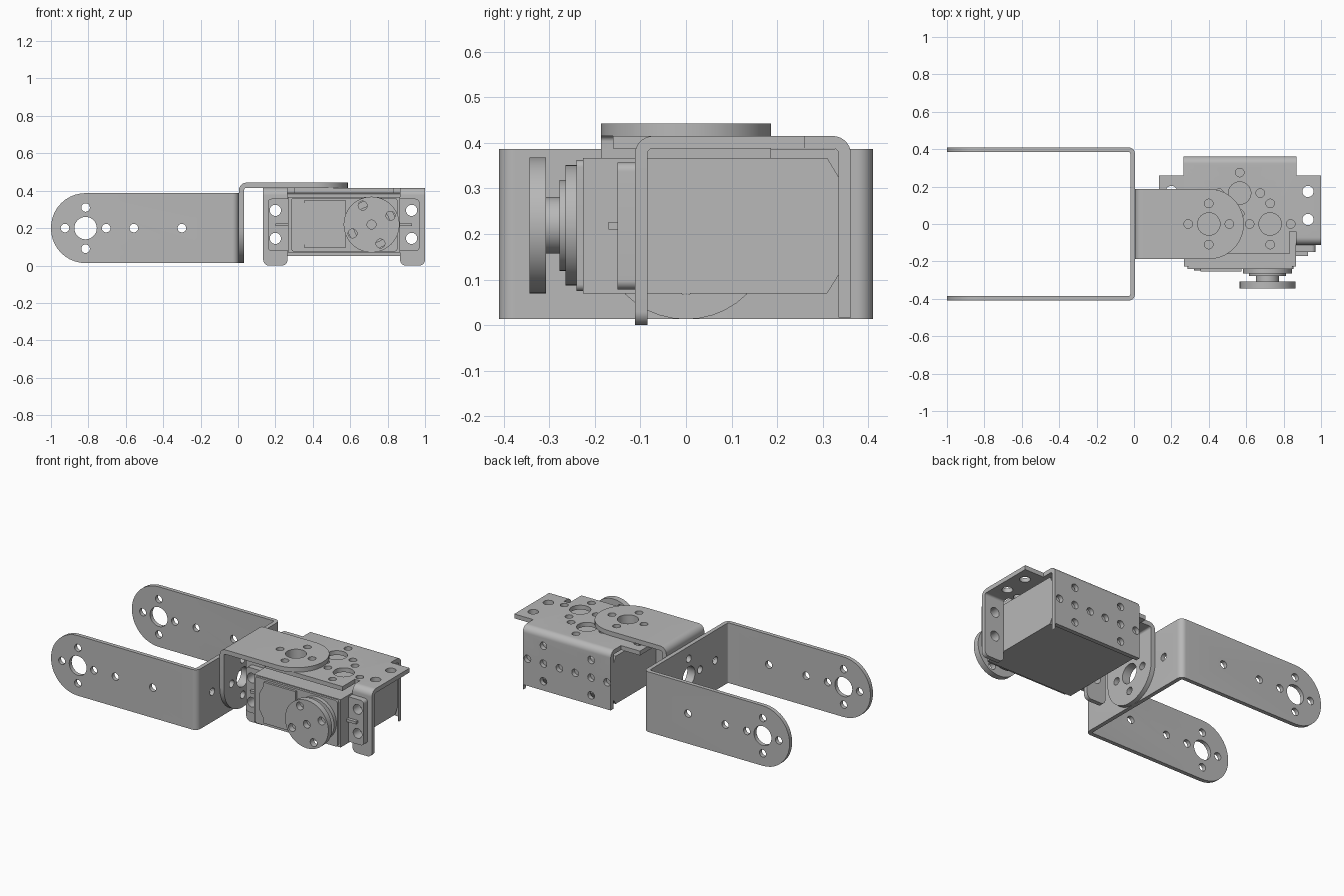
import bpy, bmesh, math
from mathutils import Vector

cube = bpy.data.objects.get("Cube")
if cube:
    bpy.data.objects.remove(cube, do_unlink=True)

grey = bpy.data.materials.new("plain_grey")
grey.use_nodes = True
tone = (0.48, 0.48, 0.48, 1)
grey.diffuse_color = tone
grey.node_tree.nodes["Principled BSDF"].inputs["Base Color"].default_value = tone


def fillet(points, steps=10):
    """Round the corners of a closed outline; a third number is the radius."""
    out = []
    for i, pt in enumerate(points):
        p = Vector(pt[:2])
        if len(pt) < 3:
            out.append(p)
            continue
        a = (Vector(points[i - 1][:2]) - p).normalized()
        b = (Vector(points[(i + 1) % len(points)][:2]) - p).normalized()
        ang, r = a.angle(b), pt[2]
        centre = p + (a + b).normalized() * r / math.sin(ang / 2)
        d = r / math.tan(ang / 2)
        start, end, w = p + a * d - centre, p + b * d - centre, math.pi - ang
        for k in range(steps + 1):
            t = k / steps
            out.append(centre + (start * math.sin((1 - t) * w) + end * math.sin(t * w)) / math.sin(w))
    return out


def rect(u0, u1, v0, v1, r=None):
    c = [(u0, v0), (u1, v0), (u1, v1), (u0, v1)]
    return [p + (r,) for p in c] if r else c


def circle(u, v, r, n=32):
    return [(u + r * math.cos(math.tau * k / n), v + r * math.sin(math.tau * k / n)) for k in range(n)]


def prism(name, outlines, axis, lo, hi):
    """Extrude closed outlines along an axis."""
    place = {"x": lambda u, v, w: (w, u, v),
             "y": lambda u, v, w: (u, w, v),
             "z": lambda u, v, w: (u, v, w)}[axis]
    bm = bmesh.new()
    for outline in outlines:
        pts = fillet(outline)
        low = [bm.verts.new(place(p[0], p[1], lo)) for p in pts]
        high = [bm.verts.new(place(p[0], p[1], hi)) for p in pts]
        bm.faces.new(low)
        bm.faces.new(high)
        for i in range(len(pts)):
            bm.faces.new((low[i - 1], low[i], high[i], high[i - 1]))
    bmesh.ops.recalc_face_normals(bm, faces=bm.faces)
    mesh = bpy.data.meshes.new(name)
    bm.to_mesh(mesh)
    bm.free()
    mesh.materials.append(grey)
    ob = bpy.data.objects.new(name, mesh)
    bpy.context.collection.objects.link(ob)
    return ob


def activate(ob):
    bpy.ops.object.select_all(action="DESELECT")
    ob.select_set(True)
    bpy.context.view_layer.objects.active = ob


def combine(ob, operation, outlines, axis, lo, hi):
    tool = prism("tool", outlines, axis, lo, hi)
    activate(ob)
    mod = ob.modifiers.new("shape", "BOOLEAN")
    mod.operation, mod.solver, mod.object = operation, "EXACT", tool
    bpy.ops.object.modifier_apply(modifier=mod.name)
    bpy.data.objects.remove(tool, do_unlink=True)


SMALL, BIG, PITCH = 0.023, 0.06, 0.11


def cross(u, v, middle=BIG):
    """Hole pattern: one middle hole and four small ones around it."""
    spots = [(PITCH, 0), (-PITCH, 0), (0, PITCH), (0, -PITCH)]
    return [circle(u, v, middle)] + [circle(u + a, v + b, SMALL, 20) for a, b in spots]


# Wide U bracket
R = 0.187
bracket = prism("u_bracket", [[(-1.1, -0.41), (0.005, -0.41, 0.035), (0.005, 0.41, 0.035), (-1.1, 0.41),
                               (-1.1, 0.385), (-0.02, 0.385, 0.01), (-0.02, -0.385, 0.01),
                               (-1.1, -0.385)]], "z", -0.1, 0.6)
combine(bracket, "INTERSECT", [[(-1, 0.013, R - 0.002), (0.1, 0.013), (0.1, 0.387), (-1, 0.387, R - 0.002)]],
        "y", -0.6, 0.6)
arm_holes = cross(-0.815, 0.2) + [circle(x, 0.2, SMALL, 20) for x in (-0.557, -0.3)]
combine(bracket, "DIFFERENCE", arm_holes, "y", -0.6, 0.6)
web_holes = cross(0, 0.2) + [circle(y, 0.2, SMALL, 20) for y in (-0.26, 0.26)]
combine(bracket, "DIFFERENCE", web_holes, "x", -0.1, 0.1)

# L bracket joining the U bracket to the servo bracket
joiner = prism("l_bracket", [[(0.005, -0.1), (0.033, -0.1), (0.033, 0.415, 0.012), (0.7, 0.415),
                              (0.7, 0.443), (0.005, 0.443, 0.04)]], "y", -0.4, 0.4)
tip = R - 0.002
combine(joiner, "INTERSECT", [[(-0.1, -R), (0.587, -R, tip), (0.587, R, tip), (-0.1, R)]], "z", -0.2, 0.6)
combine(joiner, "INTERSECT", [[(-R, 0.013, tip), (R, 0.013, tip), (R, 0.6), (-R, 0.6)]], "x", -0.1, 0.8)
combine(joiner, "DIFFERENCE", cross(0.4, 0), "z", 0.38, 0.5)
combine(joiner, "DIFFERENCE", cross(0, 0.2), "x", -0.1, 0.1)

# Servo bracket: bent sheet with two front tabs and a full back flange
holder = prism("servo_bracket", [[(-0.112, -0.1), (-0.112, 0.415, 0.04), (0.362, 0.415, 0.04), (0.362, -0.1),
                                  (0.335, -0.1), (0.335, 0.388, 0.013), (-0.085, 0.388, 0.013),
                                  (-0.085, -0.1)]], "x", 0.05, 1.1)
combine(holder, "INTERSECT", [[(0.1, -0.3), (1.05, -0.3), (1.05, 0.26), (0.87, 0.26), (0.87, 0.5),
                               (0.265, 0.5), (0.265, 0.26), (0.1, 0.26)]], "z", -0.2, 0.6)
c = 0.03
combine(holder, "INTERSECT", [[(0.135, 0.6), (0.135, 0, c), (0.265, 0, c), (0.265, 0.05), (0.867, 0.05),
                               (0.867, 0, c), (1, 0, c), (1, 0.6)]], "y", -0.4, 0.6)
combine(holder, "DIFFERENCE", [rect(0.265, 0.867, -0.3, -0.04)], "z", -0.2, 0.6)
combine(holder, "UNION", [rect(0.3, 0.832, -0.16, 0)], "z", 0.388, 0.415)
top_holes = [circle(x, y, 0.03) for x in (0.2, 0.93) for y in (0.024, 0.174)]
combine(holder, "DIFFERENCE", cross(0.4, 0) + cross(0.728, 0) + cross(0.565, 0.165) + top_holes, "z", 0.35, 0.5)
screw_holes = [circle(x, z, 0.03) for x in (0.2, 0.928) for z in (0.145, 0.295)]
combine(holder, "DIFFERENCE", screw_holes, "y", -0.2, 0)
combine(holder, "DIFFERENCE", cross(0.4, 0.218, SMALL) + cross(0.728, 0.218, SMALL), "y", 0.3, 0.5)

# Servo case with a tapered back cover
prism("servo_case", [[(-0.226, 0.07), (0.31, 0.07), (0.335, 0.11), (0.335, 0.325), (0.31, 0.367),
                      (-0.226, 0.367)]], "x", 0.267, 0.865)
prism("servo_front_cover", [rect(0.285, 0.852, 0.075, 0.362, 0.015)], "y", -0.24, -0.22)
prism("front_panel", [rect(0.355, 0.575, 0.095, 0.35)], "y", -0.254, -0.235)
prism("front_bulge", [[(0.355, 0.11), (0.355, 0.335), (0.32, 0.27), (0.32, 0.17)]], "y", -0.248, -0.235)

# Servo mounting ears and their ribs
ears = prism("servo_ears", [rect(0.16, 0.97, 0.078, 0.357, 0.02)], "y", -0.15, -0.112)
combine(ears, "DIFFERENCE", screw_holes, "y", -0.2, 0)
for side, x0, x1 in (("right", 0.2, 0.27), ("left", 0.86, 0.93)):
    prism(side + "_ear_rib", [rect(x0, x1, 0.21, 0.226)], "y", -0.17, -0.145)

# Output shaft steps and round horn
AX, AZ = 0.714, 0.219
for name, radius, y0, y1 in (("gear_boss", 0.132, -0.264, -0.235), ("shaft_collar", 0.1, -0.278, -0.26),
                             ("output_shaft", 0.062, -0.308, -0.27)):
    prism(name, [circle(AX, AZ, radius, 48)], "y", y0, y1)
horn = prism("servo_horn", [circle(AX, AZ, 0.149, 64)], "y", -0.344, -0.307)
horn_holes = [circle(AX, AZ, 0.024, 20)]
for k in range(4):
    a = math.radians(25 + 90 * k)
    horn_holes.append(circle(AX + 0.112 * math.cos(a), AZ + 0.112 * math.sin(a), 0.024, 20))
combine(horn, "DIFFERENCE", horn_holes, "y", -0.4, -0.2)

# Smooth the round surfaces, keep the edges crisp
for ob in list(bpy.context.scene.objects):
    if ob.type == "MESH":
        activate(ob)
        bpy.ops.object.shade_smooth_by_angle(angle=math.radians(30))
